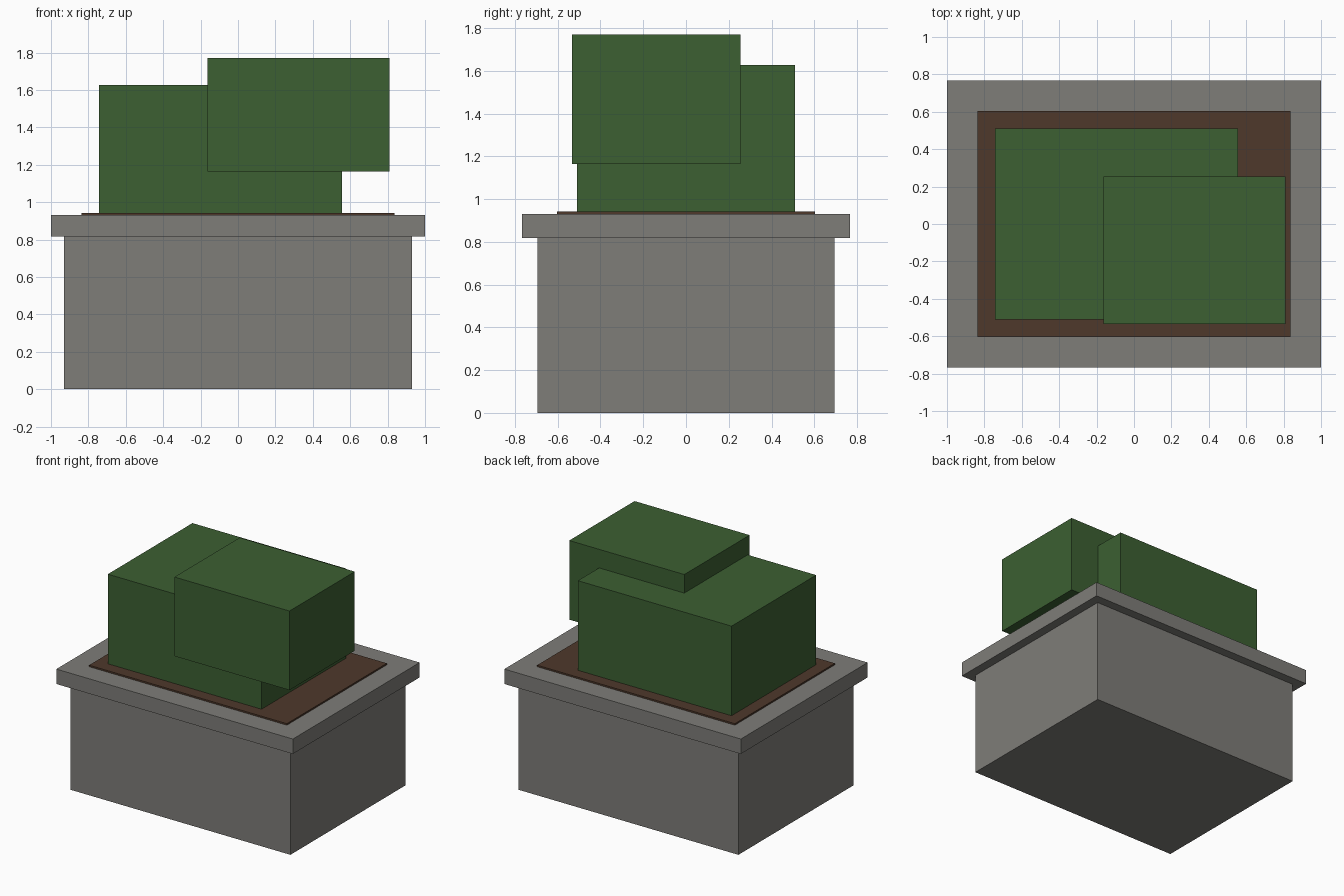
import bpy

if "Cube" in bpy.data.objects:
    bpy.data.objects.remove(bpy.data.objects["Cube"])


def material(name, rgb):
    mat = bpy.data.materials.new(name)
    mat.diffuse_color = (*rgb, 1.0)
    mat.use_nodes = True
    mat.node_tree.nodes["Principled BSDF"].inputs["Base Color"].default_value = mat.diffuse_color
    return mat


def box(name, x, y, z, mat):
    """Box from (min, max) ranges along each axis."""
    ranges = (x, y, z)
    bpy.ops.mesh.primitive_cube_add(size=1, location=[(a + b) / 2 for a, b in ranges])
    obj = bpy.context.object
    obj.name = name
    obj.scale = [b - a for a, b in ranges]
    bpy.ops.object.transform_apply(location=False, rotation=False, scale=True)
    obj.data.materials.append(mat)
    return obj


stone = material("stone", (0.21, 0.205, 0.19))
earth = material("earth", (0.077, 0.04, 0.024))
leaf = material("leaf", (0.045, 0.115, 0.032))

# Planter body and overhanging rim
box("planter_body", (-0.93, 0.93), (-0.695, 0.695), (0, 0.817), stone)
box("planter_rim", (-1, 1), (-0.766, 0.766), (0.817, 0.931), stone)

# Thin soil slab
box("soil", (-0.836, 0.836), (-0.604, 0.604), (0.931, 0.943), earth)

# Two overlapping blocks of foliage
box("lower_shrub", (-0.743, 0.557), (-0.511, 0.511), (0.943, 1.628), leaf)
box("upper_shrub", (-0.164, 0.809), (-0.534, 0.255), (1.165, 1.77), leaf)
